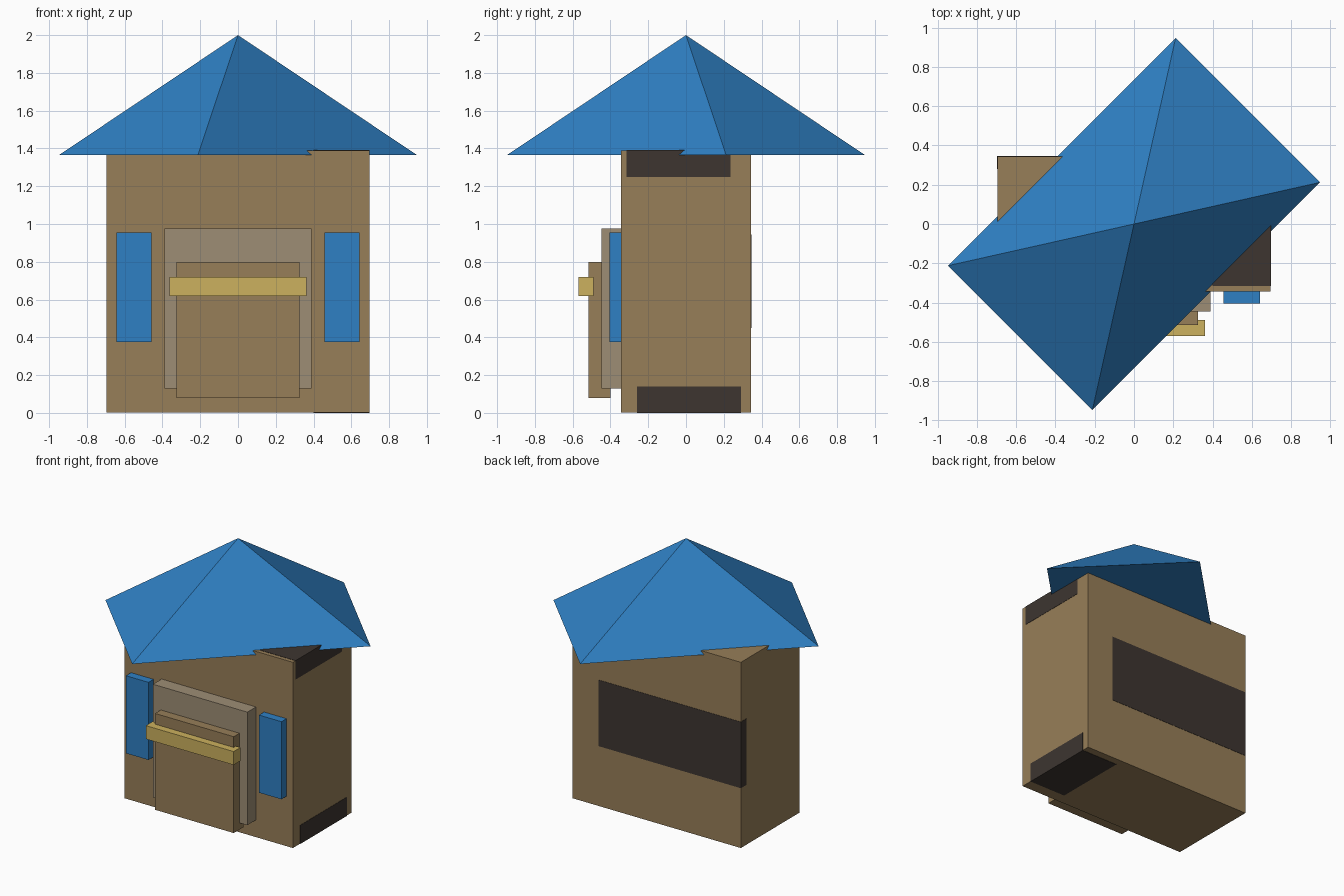
import bpy, bmesh, math
from mathutils import Matrix

if "Cube" in bpy.data.objects:
    bpy.data.objects.remove(bpy.data.objects["Cube"])


def material(name, r, g, b):
    lin = [((c / 255 + 0.055) / 1.055) ** 2.4 for c in (r, g, b)]
    m = bpy.data.materials.new(name)
    m.diffuse_color = (*lin, 1)
    m.use_nodes = True
    m.node_tree.nodes["Principled BSDF"].inputs["Base Color"].default_value = m.diffuse_color
    return m


BROWN = material("brown wood", 151, 126, 88)
BLUE = material("blue paint", 47, 128, 196)
FRAME = material("pale frame", 157, 141, 117)
GOLD = material("yellow bar", 204, 177, 94)
DARK = material("dark patch", 61, 53, 48)


def finish(name, bm, mat):
    bmesh.ops.recalc_face_normals(bm, faces=bm.faces)
    me = bpy.data.meshes.new(name)
    bm.to_mesh(me)
    bm.free()
    me.materials.append(mat)
    ob = bpy.data.objects.new(name, me)
    bpy.context.collection.objects.link(ob)
    return ob


def box(name, xs, ys, zs, mat):
    """Box given by its x, y and z ranges."""
    bm = bmesh.new()
    size = [b - a for a, b in (xs, ys, zs)]
    mid = [(a + b) / 2 for a, b in (xs, ys, zs)]
    bmesh.ops.create_cube(bm, size=1, matrix=Matrix.Translation(mid) @ Matrix.Diagonal((*size, 1)))
    return finish(name, bm, mat)


# House body
box("body", (-0.695, 0.695), (-0.345, 0.345), (0.002, 1.39), BROWN)

# Turned pyramid roof
bm = bmesh.new()
bmesh.ops.create_cone(bm, cap_ends=True, segments=4, radius1=math.sqrt(0.5), radius2=0, depth=0.635,
                      matrix=Matrix.Rotation(math.pi / 4, 4, 'Z'))
bmesh.ops.remove_doubles(bm, verts=bm.verts, dist=1e-5)
# base is now a unit square: stretch, turn and lift it
bmesh.ops.transform(bm, verts=bm.verts,
                    matrix=Matrix.Translation((0, 0, 1.6825)) @ Matrix.Rotation(math.pi / 4, 4, 'Z')
                    @ Matrix.Diagonal((1.64, 1.04, 1, 1)))
finish("roof", bm, BLUE)

# Dark patches wrapping the body's edges, standing just proud of it
box("top_patch", (0.40, 0.697), (-0.315, 0.235), (1.25, 1.392), DARK)
box("bottom_patch", (0.40, 0.697), (-0.26, 0.29), (0, 0.14), DARK)
box("back_patch", (-0.697, 0.48), (0.28, 0.347), (0.45, 0.945), DARK)

# Shutters on both sides of the door
for side, name in ((-1, "left_shutter"), (1, "right_shutter")):
    box(name, sorted((side * 0.457, side * 0.643)), (-0.405, -0.34), (0.375, 0.955), BLUE)

# Door frame, door and cross bar
box("door_frame", (-0.39, 0.39), (-0.447, -0.34), (0.13, 0.975), FRAME)
box("door", (-0.325, 0.325), (-0.515, -0.40), (0.08, 0.80), BROWN)
box("door_bar", (-0.363, 0.363), (-0.57, -0.49), (0.62, 0.72), GOLD)
